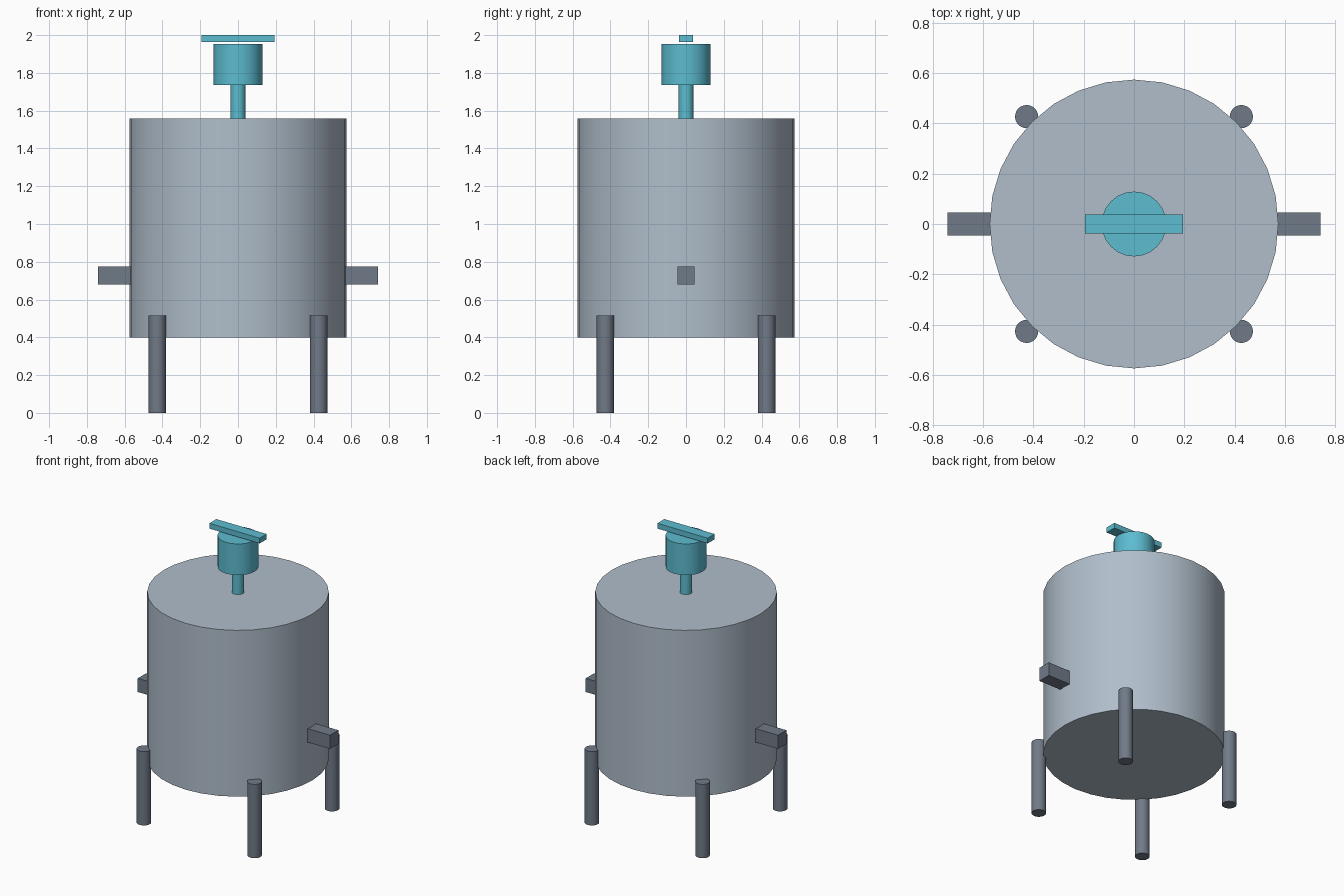
import bpy, math

if "Cube" in bpy.data.objects:
    bpy.data.objects.remove(bpy.data.objects["Cube"])


def material(name, srgb):
    m = bpy.data.materials.new(name)
    lin = [((c / 255 + 0.055) / 1.055) ** 2.4 for c in srgb]
    m.diffuse_color = (*lin, 1)
    m.use_nodes = True
    m.node_tree.nodes["Principled BSDF"].inputs["Base Color"].default_value = m.diffuse_color
    return m


STEEL = material("pale steel", (176, 190, 203))
DARK = material("dark grey", (112, 122, 135))
TEAL = material("teal", (92, 188, 208))


def cylinder(name, x, y, r, z0, z1, sides, mat):
    bpy.ops.mesh.primitive_cylinder_add(vertices=sides, radius=r, depth=z1 - z0,
                                        location=(x, y, (z0 + z1) / 2))
    o = bpy.context.object
    o.name = name
    o.data.materials.append(mat)
    bpy.ops.object.shade_smooth_by_angle(angle=math.radians(35))


def box(name, lo, hi, mat):
    bpy.ops.mesh.primitive_cube_add(size=1, location=[(a + b) / 2 for a, b in zip(lo, hi)])
    o = bpy.context.object
    o.name = name
    o.scale = [b - a for a, b in zip(lo, hi)]
    bpy.ops.object.transform_apply(location=False, rotation=False, scale=True)
    o.data.materials.append(mat)


# Vessel body
cylinder("tank", 0, 0, 0.574, 0.398, 1.558, 32, STEEL)

# Four legs around the tank
for sx, side in ((-1, "left"), (1, "right")):
    for sy, end in ((-1, "front"), (1, "back")):
        cylinder(f"{end}_{side}_leg", sx * 0.427, sy * 0.427, 0.046, 0, 0.515, 24, DARK)
    # Side bracket
    x0, x1 = sorted((sx * 0.568, sx * 0.742))
    box(f"{side}_bracket", (x0, -0.046, 0.68), (x1, 0.046, 0.775), DARK)

# Agitator drive on the lid
cylinder("drive_shaft", 0, 0, 0.039, 1.558, 1.735, 24, TEAL)
cylinder("motor", 0, 0, 0.129, 1.735, 1.953, 24, TEAL)
box("top_bar", (-0.194, -0.038, 1.963), (0.194, 0.038, 2.0), TEAL)
